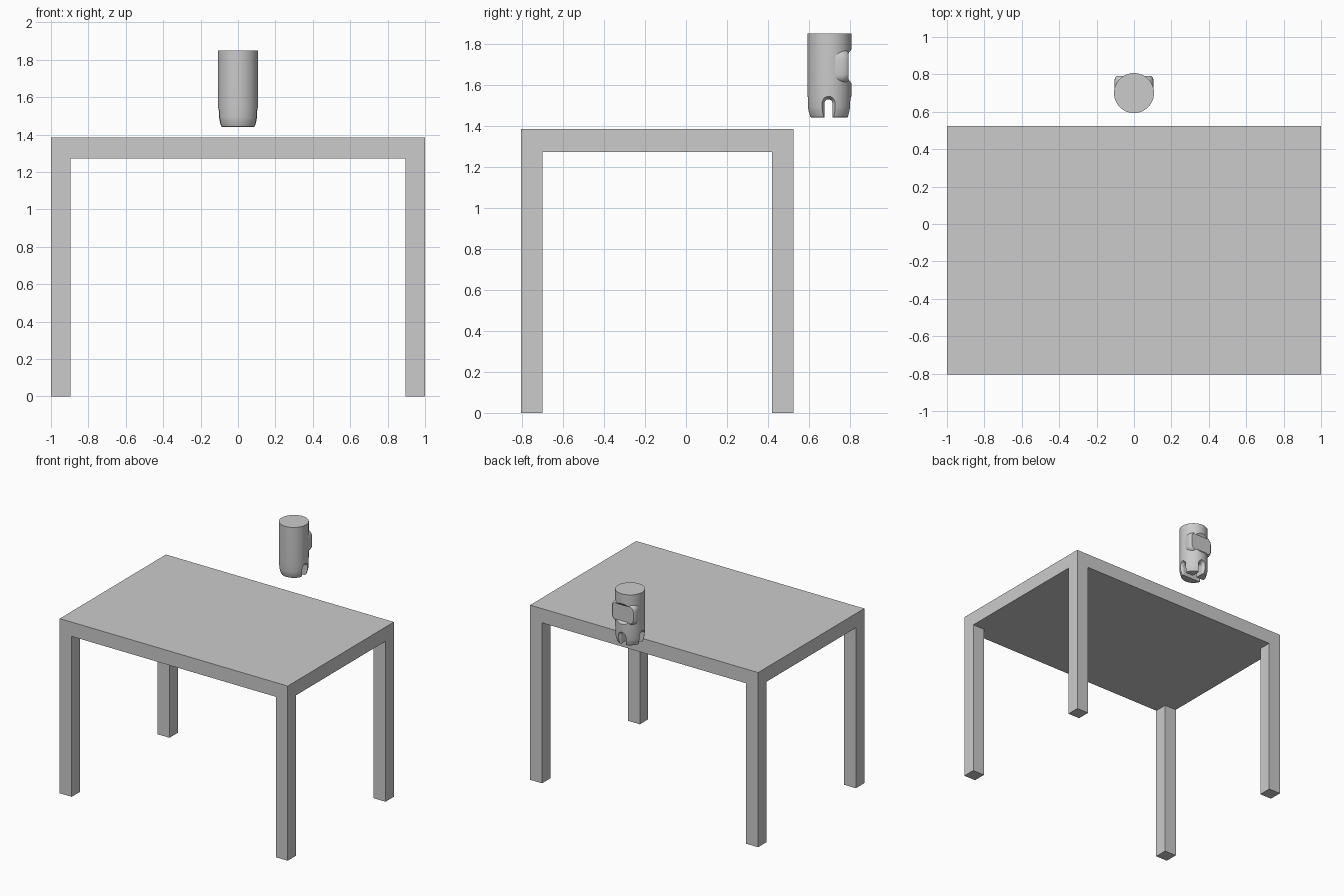
import bpy, bmesh, math
from mathutils import Vector

if "Cube" in bpy.data.objects:
    bpy.data.objects.remove(bpy.data.objects["Cube"])

CY = 0.70  # figure axis in y


def make(name, verts, faces):
    me = bpy.data.meshes.new(name)
    me.from_pydata(verts, [], faces)
    bm = bmesh.new()
    bm.from_mesh(me)
    bmesh.ops.recalc_face_normals(bm, faces=bm.faces)
    bm.to_mesh(me)
    bm.free()
    ob = bpy.data.objects.new(name, me)
    bpy.context.collection.objects.link(ob)
    return ob


def loft(name, rings):
    n = len(rings[0])
    verts = [v for r in rings for v in r]
    faces = [[k * n + i, k * n + (i + 1) % n, (k + 1) * n + (i + 1) % n, (k + 1) * n + i]
             for k in range(len(rings) - 1) for i in range(n)]
    faces += [list(range(n)), [(len(rings) - 1) * n + i for i in range(n)]]
    return make(name, verts, faces)


def box(name, x0, x1, y0, y1, z0, z1):
    ring = lambda z: [(x0, y0, z), (x1, y0, z), (x1, y1, z), (x0, y1, z)]
    return loft(name, [ring(z0), ring(z1)])


def cut(ob, cutter):
    m = ob.modifiers.new("cut", 'BOOLEAN')
    m.operation, m.solver, m.object = 'DIFFERENCE', 'EXACT', cutter
    cutter.hide_render = True
    cutter.hide_viewport = True


# table
box("table_top", -1, 1, -0.805, 0.525, 1.272, 1.385)
for side, x in (("left", -1.0), ("right", 0.895)):
    for end, y in (("front", -0.805), ("back", 0.42)):
        box(f"{end}_{side}_leg", x, x + 0.105, y, y + 0.105, 0, 1.272)

# figure body: lathed profile of radius and height
profile = [(0.085, 1.44), (0.092, 1.443), (0.096, 1.452), (0.103, 1.478), (0.105, 1.49),
           (0.106, 1.54), (0.107, 1.56), (0.107, 1.85)]
N = 48
body = loft("figure_body", [[(r * math.cos(2 * math.pi * i / N), CY + r * math.sin(2 * math.pi * i / N), z)
                             for i in range(N)] for r, z in profile])


# arched foot slots, flared at the outer surface
def arch(w, top):
    pts = [(-w, 1.40), (w, 1.40)]
    return pts + [(w * math.cos(math.pi * i / 10), top - w + w * math.sin(math.pi * i / 10)) for i in range(11)]


wide, narrow = arch(0.052, 1.558), arch(0.019, 1.53)
side_cut = loft("side_slot_cutter", [[(x, CY - 0.005 + u, z) for u, z in s] for x, s in
                                     ((-0.13, wide), (-0.08, narrow), (0.08, narrow), (0.13, wide))])
back_cut = loft("back_slot_cutter", [[(u, CY + y, z) for u, z in s] for y, s in
                                     ((0.003, narrow), (0.08, narrow), (0.13, wide))])
# hollow behind the face plate
notch = [(0.85, 1.595), (0.806, 1.61), (0.787, 1.635), (0.785, 1.745), (0.806, 1.772), (0.85, 1.785)]
face_cut = loft("face_recess_cutter", [[(x, y, z) for y, z in notch] for x in (-0.15, 0.15)])
for c in (side_cut, back_cut, face_cut):
    cut(body, c)


# rounded face plate
def rounded(hw, hh, r, y):
    ring = []
    for q, (sx, sz) in enumerate(((1, 1), (-1, 1), (-1, -1), (1, -1))):
        for i in range(6):
            a = math.pi / 2 * (q + i / 5)
            ring.append((sx * (hw - r) + r * math.cos(a), y, 1.69 + sz * (hh - r) + r * math.sin(a)))
    return ring


plate = loft("face_plate", [rounded(0.098, 0.08, 0.045, 0.70), rounded(0.105, 0.085, 0.045, 0.735),
                            rounded(0.105, 0.083, 0.045, 0.765), rounded(0.101, 0.078, 0.042, 0.783),
                            rounded(0.092, 0.068, 0.036, 0.792)])

# smooth shading on the figure
for ob in (body, plate):
    bpy.ops.object.select_all(action='DESELECT')
    ob.select_set(True)
    bpy.context.view_layer.objects.active = ob
    bpy.ops.object.shade_smooth_by_angle(angle=math.radians(35))
